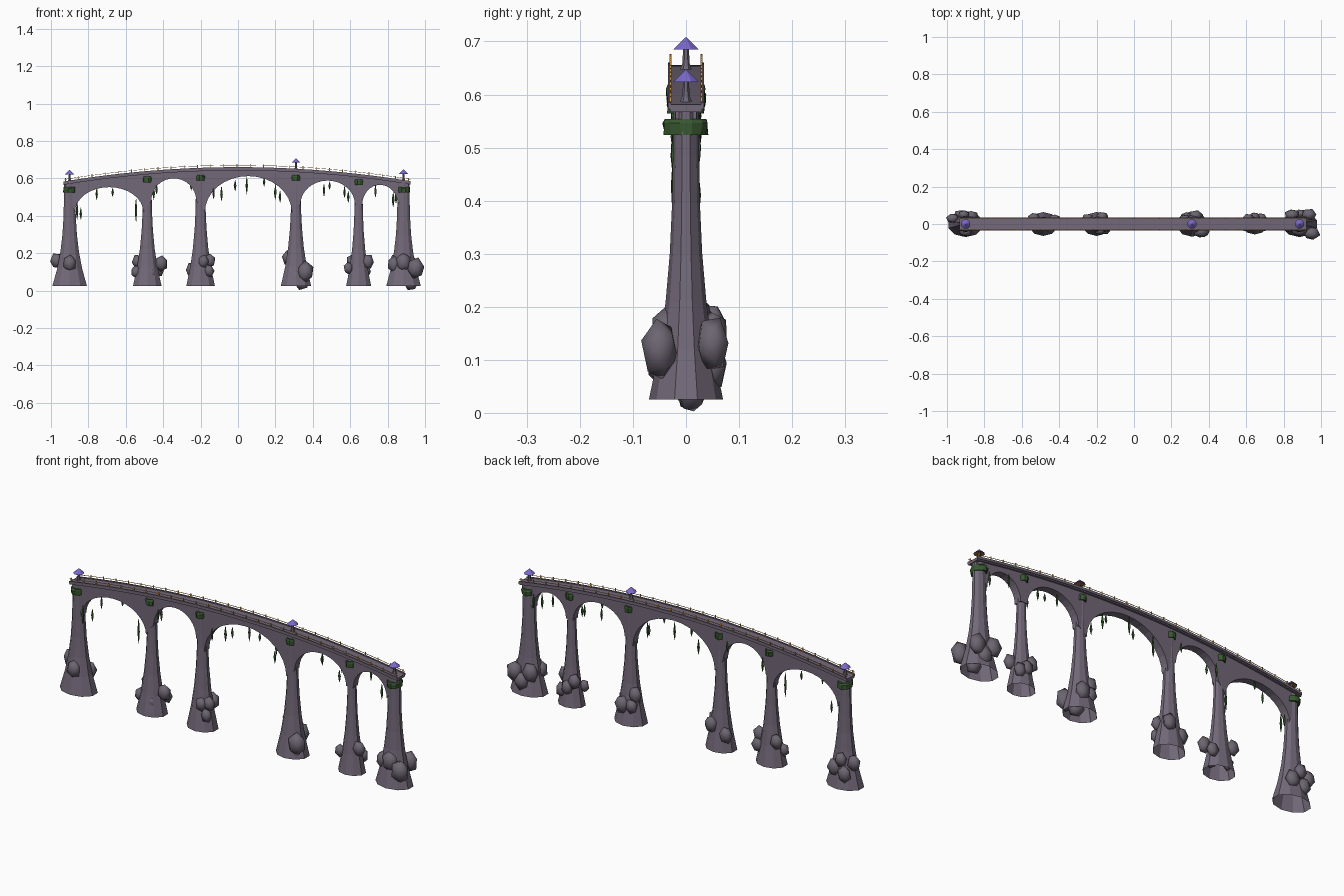
import bpy, bmesh, math, random
from mathutils import Matrix, Vector

random.seed(4)
if "Cube" in bpy.data.objects:
    bpy.data.objects.remove(bpy.data.objects["Cube"], do_unlink=True)


def material(name, colour):
    mat = bpy.data.materials.new(name)
    mat.use_nodes = True
    mat.diffuse_color = (*colour, 1)
    mat.node_tree.nodes["Principled BSDF"].inputs["Base Color"].default_value = (*colour, 1)
    return mat


STONE = material("violet grey stone", (0.17, 0.14, 0.19))
ROCK = material("grey rock", (0.15, 0.13, 0.165))
LEAF = material("dark green leaves", (0.04, 0.1, 0.03))
ROOF = material("purple roof", (0.2, 0.14, 0.6))
GOLD = material("gold rail", (0.75, 0.38, 0.07))
WOOD = material("brown roof underside", (0.3, 0.15, 0.06))


def finish(name, bm, *mats, smooth=False):
    bmesh.ops.recalc_face_normals(bm, faces=bm.faces)
    mesh = bpy.data.meshes.new(name)
    bm.to_mesh(mesh)
    bm.free()
    for mat in mats:
        mesh.materials.append(mat)
    for poly in mesh.polygons:
        poly.use_smooth = smooth
    obj = bpy.data.objects.new(name, mesh)
    bpy.context.collection.objects.link(obj)
    return obj


def loft(bm, sections, y0, y1):
    """Sweep a box section along x; each section is (x, bottom, top)."""
    rings = [[bm.verts.new((x, y, z)) for y, z in ((y0, a), (y1, a), (y1, b), (y0, b))]
             for x, a, b in sections]
    for r, s in zip(rings, rings[1:]):
        for i in range(4):
            j = (i + 1) % 4
            bm.faces.new((r[i], r[j], s[j], s[i]))
    bm.faces.new(rings[0])
    bm.faces.new(rings[-1])


def lathe(bm, centre, profile, sides, ratio=1.0, jitter=0.0):
    """Turn (radius, z) points about a vertical axis, squashed in y by ratio."""
    rings = []
    for radius, z in profile:
        ring = []
        for i in range(sides):
            a = math.tau * (i + 0.5) / sides
            r = radius * (1 + random.uniform(-jitter, jitter))
            ring.append(bm.verts.new((centre[0] + r * math.cos(a),
                                      centre[1] + r * ratio * math.sin(a), z)))
        rings.append(ring)
    for r, s in zip(rings, rings[1:]):
        for i in range(sides):
            j = (i + 1) % sides
            bm.faces.new((r[i], r[j], s[j], s[i]))


def deck_top(x):
    return 0.66 - 0.088 * x * x


def steps(a, b, n):
    return [a + (b - a) * i / n for i in range(n + 1)]


START, END = -0.932, 0.922

# Piers: x, base radius, top radius, leaf collar height
PIERS = [(-0.9, 0.097, 0.032, 0.54), (-0.485, 0.08, 0.024, 0.595),
         (-0.2, 0.08, 0.026, 0.605), (0.31, 0.085, 0.026, 0.605),
         (0.645, 0.07, 0.022, 0.58), (0.885, 0.097, 0.034, 0.54)]
for n, (x, base, top, collar) in enumerate(PIERS, 1):
    height = deck_top(x) - 0.015
    ends = n in (1, len(PIERS))
    bm = bmesh.new()
    profile = []
    for t in steps(0, 1, 6):
        profile.append((top + (base - top) * (1 - t) ** 2.9, 0.025 + (height - 0.025) * t))
    lathe(bm, (x, 0), profile, 10, 0.72 if ends else 0.8)
    finish(f"pier_{n}", bm, STONE)

    # Leafy collar around the pier head
    bm = bmesh.new()
    wide = 0.036 if ends else 0.027
    band = [(wide * k, collar + h) for k, h in
            ((0.7, -0.014), (0.95, -0.016), (1, 0.006), (0.9, 0.014), (0.6, 0.012))]
    lathe(bm, (x, 0), band, 12, 1.2 if ends else 1.4, 0.07)
    finish(f"leaf_collar_{n}", bm, LEAF)

# Arched wall: springing and crown heights for each bay
BAYS = [(0.42, 0.553), (0.48, 0.6), (0.42, 0.612), (0.46, 0.588), (0.46, 0.565)]
sections = [(START + 0.01, 0.555, deck_top(START) - 0.01), (PIERS[0][0], 0.5, deck_top(START))]
for left, right, (spring, crown) in zip(PIERS, PIERS[1:], BAYS):
    a, b = left[0] + left[2] * 0.9, right[0] - right[2] * 0.9
    for angle in steps(math.pi, 0, 16):
        x = (a + b) / 2 + (b - a) / 2 * math.cos(angle)
        sections.append((x, spring + (crown - spring) * math.sin(angle), deck_top(x) - 0.01))
sections.append((END - 0.01, 0.555, deck_top(END) - 0.01))
bm = bmesh.new()
loft(bm, sections, -0.02, 0.02)
finish("arched_wall", bm, STONE)

# Deck slab with low kerbs
bm = bmesh.new()
along = steps(START, END, 28)
loft(bm, [(x, deck_top(x) - 0.018, deck_top(x) - 0.004) for x in along], -0.03, 0.03)
for side in (-1, 1):
    loft(bm, [(x, deck_top(x) - 0.012, deck_top(x)) for x in along],
         side * 0.031 - 0.003, side * 0.031 + 0.003)
finish("deck", bm, STONE)

# Handrails and posts
for side, label in ((-1, "front"), (1, "back")):
    bm = bmesh.new()
    y = side * 0.029
    loft(bm, [(x, deck_top(x) + 0.009, deck_top(x) + 0.011) for x in along], y - 0.001, y + 0.001)
    for x in steps(START + 0.01, END - 0.01, 26):
        z = deck_top(x)
        loft(bm, [(x - 0.002, z - 0.002, z + 0.016), (x + 0.002, z - 0.002, z + 0.016)],
             y - 0.002, y + 0.002)
    finish(f"{label}_rail", bm, GOLD)

# Roofed lantern posts
for n, x in enumerate((PIERS[0][0], PIERS[3][0], PIERS[5][0]), 1):
    z = deck_top(x) - 0.005
    bm = bmesh.new()
    lathe(bm, (x, 0), [(0.011, z), (0.007, z + 0.012), (0.005, z + 0.046)], 6)
    finish(f"lantern_post_{n}", bm, STONE)
    bm = bmesh.new()
    lathe(bm, (x, 0), [(0.004, z + 0.043), (0.026, z + 0.038), (0.013, z + 0.05),
                       (0.001, z + 0.061)], 8)
    bm.faces.ensure_lookup_table()
    for face in bm.faces[:8]:
        face.material_index = 1
    finish(f"lantern_roof_{n}", bm, ROOF, WOOD)

# Boulders piled on each pier foot: offset x, y, z, radius
BOULDERS = [
    [(-.07, .03, .16, .034), (0, -.04, .145, .036), (.03, .045, .12, .036),
     (-.03, .05, .1, .034), (-.01, .05, .17, .03)],
    [(.075, -.01, .145, .034), (-.05, .035, .155, .032), (.06, .03, .11, .03),
     (-.06, -.01, .1, .028), (.02, -.03, .09, .026)],
    [(.015, -.035, .155, .03), (.05, -.02, .16, .03), (.045, -.035, .105, .028),
     (-.045, .03, .11, .034), (.03, .04, .15, .034)],
    [(.05, -.04, .1, .046), (-.04, .025, .175, .034), (.02, .045, .12, .038),
     (.03, .01, .05, .042), (-.03, .04, .12, .03)],
    [(-.055, -.02, .12, .026), (.05, -.015, .155, .032), (-.035, .03, .155, .032),
     (.035, .035, .1, .03), (0, .04, .12, .03)],
    [(0, -.035, .15, .042), (.065, -.05, .12, .046), (.05, .05, .13, .042),
     (-.04, .05, .145, .04), (-.05, -.02, .14, .036), (.04, .01, .05, .042),
     (.01, .05, .09, .038)],
]
for n, (pier, pile) in enumerate(zip(PIERS, BOULDERS), 1):
    bm = bmesh.new()
    for dx, y, z, r in pile:
        spin = Matrix.Rotation(random.uniform(0, math.tau), 4, Vector((0.3, 0.2, 1)))
        shape = Matrix.Translation((pier[0] + dx, y, z)) @ Matrix.Diagonal((r, r * 0.75, r * 1.25, 1))
        made = bmesh.ops.create_icosphere(bm, subdivisions=1, radius=1.05, matrix=shape @ spin)
        for v in made["verts"]:
            v.co.z = max(v.co.z, 0.003)
    finish(f"boulders_{n}", bm, ROCK, smooth=True)

# Hanging vines: x, middle height, length
VINES = [(-.86, .425, .09), (-.84, .41, .06), (-.755, .515, .06), (-.67, .525, .045),
         (-.545, .425, .12), (-.45, .52, .07), (-.435, .54, .05), (-.25, .56, .05),
         (-.13, .52, .06), (-.088, .515, .075), (-.015, .56, .055), (.047, .56, .09),
         (.14, .58, .045), (.2, .525, .08), (.225, .5, .06), (.46, .535, .065),
         (.49, .56, .04), (.57, .525, .06), (.59, .5, .06), (.735, .53, .065),
         (.83, .485, .075), (.845, .5, .07)]
bm = bmesh.new()
for n, (x, z, length) in enumerate(VINES):
    y = 0.024 if n % 2 else -0.024
    lathe(bm, (x, y), [(w, z + length * t) for w, t in
                       ((0.0005, -0.5), (0.004, -0.3), (0.007, 0), (0.004, 0.3), (0.001, 0.55))],
          5, 0.7, 0.15)
finish("hanging_vines", bm, LEAF)
